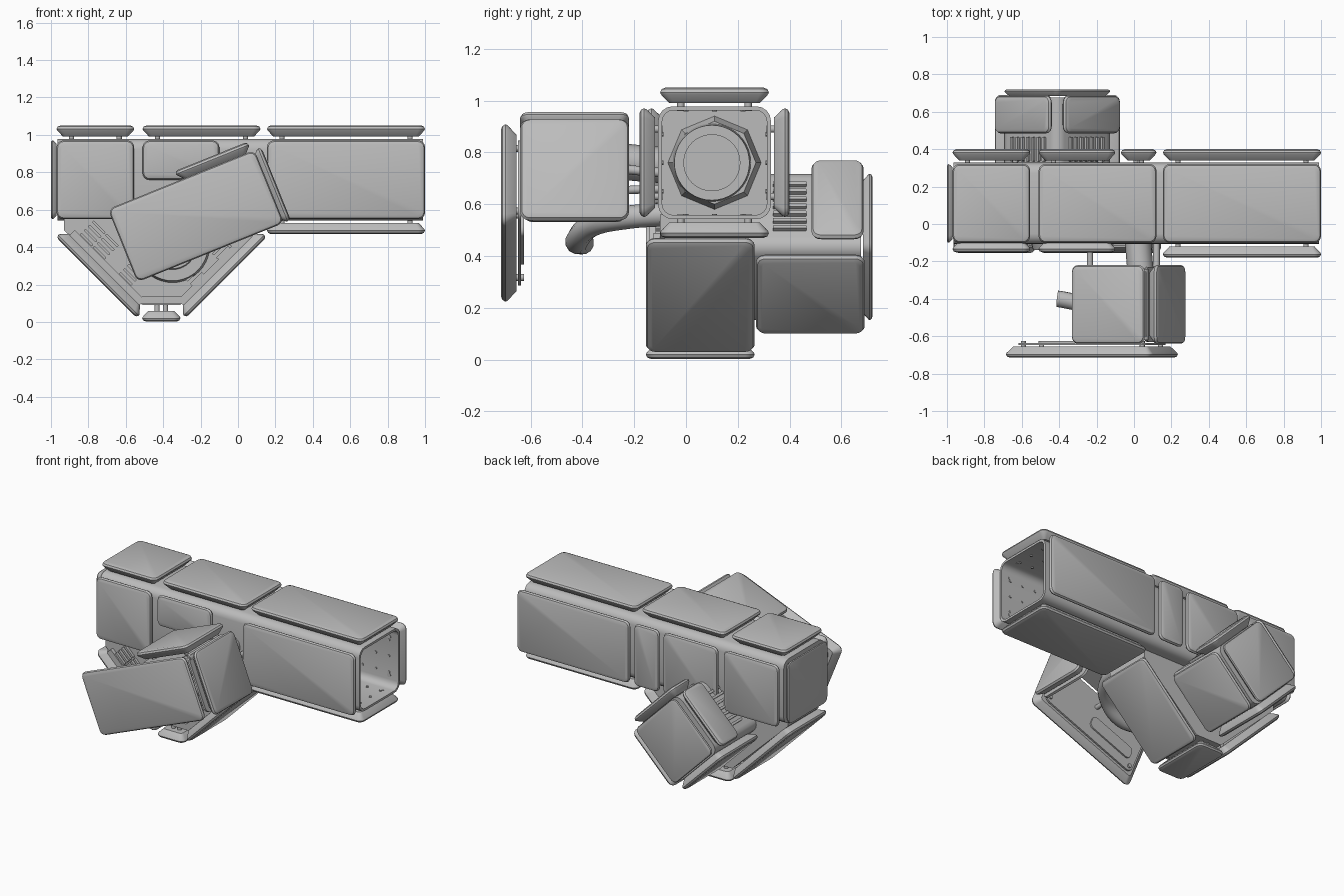
import bpy, bmesh, math
from mathutils import Matrix, Vector

cube = bpy.data.objects.get("Cube")
if cube:
    bpy.data.objects.remove(cube)

grey = bpy.data.materials.new("plain_grey")
grey.use_nodes = True
GREY = (0.5, 0.5, 0.5, 1)
grey.diffuse_color = GREY
grey.node_tree.nodes["Principled BSDF"].inputs["Base Color"].default_value = GREY

X, Y, Z = Vector((1, 0, 0)), Vector((0, 1, 0)), Vector((0, 0, 1))


def frame(origin, u, n):
    """Local frame: u along the part, n out of its face."""
    u, n = u.normalized(), n.normalized()
    m = Matrix((u, n.cross(u), n)).transposed().to_4x4()
    m.translation = origin
    return m


def finish(name, bm, m):
    bmesh.ops.recalc_face_normals(bm, faces=bm.faces)
    me = bpy.data.meshes.new(name)
    bm.to_mesh(me)
    bm.free()
    me.materials.append(grey)
    ob = bpy.data.objects.new(name, me)
    ob.matrix_world = m
    bpy.context.collection.objects.link(ob)
    bpy.ops.object.select_all(action='DESELECT')
    ob.select_set(True)
    bpy.context.view_layer.objects.active = ob
    bpy.ops.object.shade_smooth_by_angle(angle=math.radians(35))
    return ob


def rounded(su, sv, r, seg=4):
    """Outline of a rounded rectangle."""
    pts = []
    for q, (a, b) in enumerate(((1, 1), (-1, 1), (-1, -1), (1, -1))):
        for i in range(seg + 1):
            t = math.pi / 2 * (q + i / seg)
            pts.append((a * (su / 2 - r) + r * math.cos(t), b * (sv / 2 - r) + r * math.sin(t)))
    return pts


def loft(name, m, sections, hollow=False):
    """Skin rounded rectangles (su, sv, radius, height)."""
    bm = bmesh.new()
    rings = [[bm.verts.new((x, y, h)) for x, y in rounded(su, sv, r)] for su, sv, r, h in sections]
    pairs = list(zip(rings, rings[1:]))
    if hollow:
        pairs.append((rings[-1], rings[0]))
    for a, b in pairs:
        for i in range(len(a)):
            j = (i + 1) % len(a)
            bm.faces.new((a[i], a[j], b[j], b[i]))
    if not hollow:
        bm.faces.new(rings[0])
        bm.faces.new(rings[-1])
    return finish(name, bm, m)


def box(name, m, su, sv, h, r=0.008):
    return loft(name, m, [(su, sv, r, 0), (su, sv, r, h)])


def disc(name, m, radius, h, bevel=0.0, seg=40):
    bm = bmesh.new()
    bmesh.ops.create_cone(bm, cap_ends=True, segments=seg, radius1=radius, radius2=radius - bevel,
                          depth=h, matrix=Matrix.Translation((0, 0, h / 2)))
    return finish(name, bm, m)


def plate(name, centre, u, n, su, sv, thick=0.06, posts=True):
    """Armour plate with mitred rim; centre lies on its outer face."""
    m = frame(centre, u, n)
    k = thick / 0.06
    rows = [(0.035, -0.06), (0.003, -0.026), (0, -0.018), (0.006, -0.006), (0.02, 0)]
    loft(name, m, [(su - 2 * i * k, sv - 2 * i * k, 0.035 - 0.5 * i * k, h * k) for i, h in rows])
    if posts:
        for a in (-1, 1):
            for b in (-1, 1):
                p = Matrix.Translation((a * (su / 2 - 0.08), b * (sv / 2 - 0.08), -0.09))
                disc(name + "_post", m @ p, 0.014, 0.04, seg=12)


def tube(name, start, axis, u, size, length, wall=0.015):
    s = size - 2 * wall
    loft(name, frame(start, u, axis), [(size, size, 0.055, 0), (size, size, 0.055, length),
                                       (s, s, 0.045, length), (s, s, 0.045, 0)], True)


def pipe(name, pts, radius):
    cu = bpy.data.curves.new(name, 'CURVE')
    cu.dimensions = '3D'
    cu.bevel_depth, cu.bevel_resolution, cu.use_fill_caps = radius, 4, True
    sp = cu.splines.new('BEZIER')
    sp.bezier_points.add(len(pts) - 1)
    for bp, p in zip(sp.bezier_points, pts):
        bp.co = p
        bp.handle_left_type = bp.handle_right_type = 'AUTO'
    cu.materials.append(grey)
    ob = bpy.data.objects.new(name, cu)
    bpy.context.collection.objects.link(ob)


# Main beam: square tube along x with plates on every side
BY, BZ, OFF, W = 0.11, 0.76, 0.29, 0.42
tube("main_tube", Vector((-0.965, BY, BZ)), X, Y, 0.435, 1.955)
box("end_bulkhead", frame((-0.965, BY, BZ), Y, X), 0.42, 0.42, 0.02, 0.05)
plate("end_plate", Vector((-1, BY, BZ)), Y, -X, W, W, 0.03, False)

SPANS = {"left": (0.155, 1.0), "middle": (-0.51, 0.12), "right": (-0.97, -0.555),
         "back_middle": (-0.51, -0.1), "back_small": (-0.07, 0.12)}


def beam_plate(name, span, n, off=OFF, width=W, shift=0.0):
    a, b = SPANS[span]
    c = Vector(((a + b) / 2, BY, BZ + shift)) + n * off
    plate(name, c, X, n, b - a, width)


for s in ("left", "middle", "right"):
    beam_plate("top_plate_" + s, s, Z)
for s in ("left", "back_middle", "back_small", "right"):
    beam_plate("rear_plate_" + s, s, Y)
beam_plate("front_plate_left", "left", -Y)
beam_plate("front_plate_right", "right", -Y, 0.262)
beam_plate("front_plate_middle", "back_middle", -Y, 0.262, 0.21, 0.105)
beam_plate("bottom_plate_left", "left", -Z)

# Inside the open end of the beam
box("inner_bulkhead", frame((0.13, BY, BZ), Y, X), 0.42, 0.42, 0.02, 0.05)
disc("drum_collar", frame((0.15, BY, BZ), Y, X), 0.18, 0.07, 0.02, 8)
disc("drum", frame((0.15, BY - 0.01, BZ), Y, X), 0.155, 0.14, 0.01)
disc("drum_face", frame((0.29, BY - 0.01, BZ), Y, X), 0.11, 0.008)
for n, side in ((Y, Z), (-Y, Z), (Z, Y), (-Z, Y)):
    for i in range(3):
        for j in (-1, 0, 1):
            c = Vector((0.72 + 0.1 * i, BY, BZ)) + n * 0.203 + side * 0.11 * j
            disc("inner_bolt", frame(c, X, -n), 0.009, 0.006, seg=10)

# Lower wedge under the beam
CX, CZ, WY = -0.41, 0.435, 0.055
half = [(0.1, 0.09), (0.52, 0.49), (0.52, 0.56)]
outline = half + [(-x, z) for x, z in reversed(half)]
bm = bmesh.new()
face = bm.faces.new([bm.verts.new((CX + x, -0.1, z)) for x, z in outline])
ext = bmesh.ops.extrude_face_region(bm, geom=[face])
bmesh.ops.translate(bm, vec=(0, 0.33, 0), verts=[v for v in ext["geom"] if isinstance(v, bmesh.types.BMVert)])
finish("wedge_body", bm, Matrix())
plate("wedge_bottom_plate", Vector((CX, WY, 0.003)), X, -Z, 0.205, W, 0.055)
for s, side in ((1, "left"), (-1, "right")):
    n, u = Vector((s, 0, -1)), Vector((s, 0, 1))
    plate("wedge_plate_" + side, Vector((CX + s * 0.348, WY, 0.237)), u, n, 0.61, W)
    # Front ribs and louvre bars of the wedge
    c = Vector((CX, -0.1, 0))
    box("wedge_rib_" + side, frame(c + Vector((s * 0.29, 0, 0.29)), u, -Y), 0.53, 0.04, 0.025)
    for along in (0.19, 0.33, 0.4):
        for k in range(4):
            p = c + Vector((s * along, 0, along + 0.04)) + Vector((-s, 0, 1)) * 0.022 * k
            box("wedge_louvre_" + side, frame(p, u, -Y), 0.09, 0.014, 0.018, 0.004)
box("wedge_foot_rib", frame((CX, -0.1, 0.115), X, -Y), 0.22, 0.04, 0.025)
disc("wedge_ring", frame((CX + 0.06, -0.1, 0.41), X, -Y), 0.2, 0.04, 0.01)
disc("wedge_hub", frame((CX + 0.06, -0.14, 0.41), X, -Y), 0.13, 0.015, 0.005)

# Rear arm: tube turned on its corner, running back
tube("rear_tube", Vector((CX, 0.2, CZ)), Y, Vector((1, 0, 1)), 0.43, 0.475)
box("rear_bulkhead", frame((CX, 0.655, CZ), Vector((1, 0, 1)), Y), 0.42, 0.42, 0.02, 0.05)
plate("rear_end_plate", Vector((CX, 0.72, CZ)), Vector((1, 0, 1)), Y, W, W, 0.036)
for s, side in ((1, "left"), (-1, "right")):
    for t, name, y, length in ((1, "upper", 0.585, 0.2), (-1, "lower", 0.48, 0.42)):
        n = Vector((s, 0, t)).normalized()
        plate(f"rear_{name}_plate_{side}", Vector((CX, y, CZ)) + n * 0.275, Y, n, length, W)
    n = Vector((s, 0, 1)).normalized()
    across = Vector((s, 0, -1)).normalized()
    for k in range(7):
        p = Vector((CX, 0.4, CZ)) + n * 0.215 + across * (k - 3) * 0.04
        box("rear_louvre_" + side, frame(p, Y, n), 0.13, 0.016, 0.015, 0.004)

# Front arm: tilted elbow carrying three plates
TILT = math.radians(22)
U = Vector((math.cos(TILT), 0, math.sin(TILT)))
V = Vector((-math.sin(TILT), 0, math.cos(TILT)))
A = Vector((-0.225, 0, 0.566))


def arm(u, y, v):
    return A + U * u + V * v + Y * y


plate("arm_front_plate", arm(0, -0.715, 0), U, -Y, 0.845, W)
plate("arm_top_plate", arm(0.195, -0.43, 0.265), U, V, W, W)
plate("arm_side_plate", arm(0.462, -0.43, 0), V, U, W, W)
box("arm_front_liner", frame(arm(0, -0.636, 0), U, -Y), 0.74, 0.33, 0.012, 0.04)
box("arm_front_rail", frame(arm(-0.15, -0.636, -0.05), U, Y), 0.34, 0.09, 0.01, 0.03)
box("arm_top_liner", frame(arm(0.2, -0.43, 0.175), U, V), 0.38, 0.4, 0.015, 0.04)
box("arm_side_liner", frame(arm(0.375, -0.43, 0), V, U), 0.38, 0.4, 0.015, 0.04)
pipe("arm_corner", [arm(0.37, -0.62, 0.172), arm(0.37, -0.24, 0.172)], 0.025)

# Hose and struts joining the front arm to the beam
pipe("hose", [(0.06, -0.08, 0.56), (0.03, -0.22, 0.55), (-0.08, -0.36, 0.52),
              (-0.24, -0.42, 0.46), (-0.41, -0.4, 0.45)], 0.045)
pipe("arm_neck", [(0.02, -0.08, 0.75), (0.03, -0.2, 0.76), (0.04, -0.3, 0.77)], 0.07)
pipe("strut_left", [(0.12, -0.08, 0.72), (0.12, -0.3, 0.74)], 0.018)
pipe("strut_right", [(-0.235, -0.08, 0.66), (-0.235, -0.64, 0.64)], 0.016)
